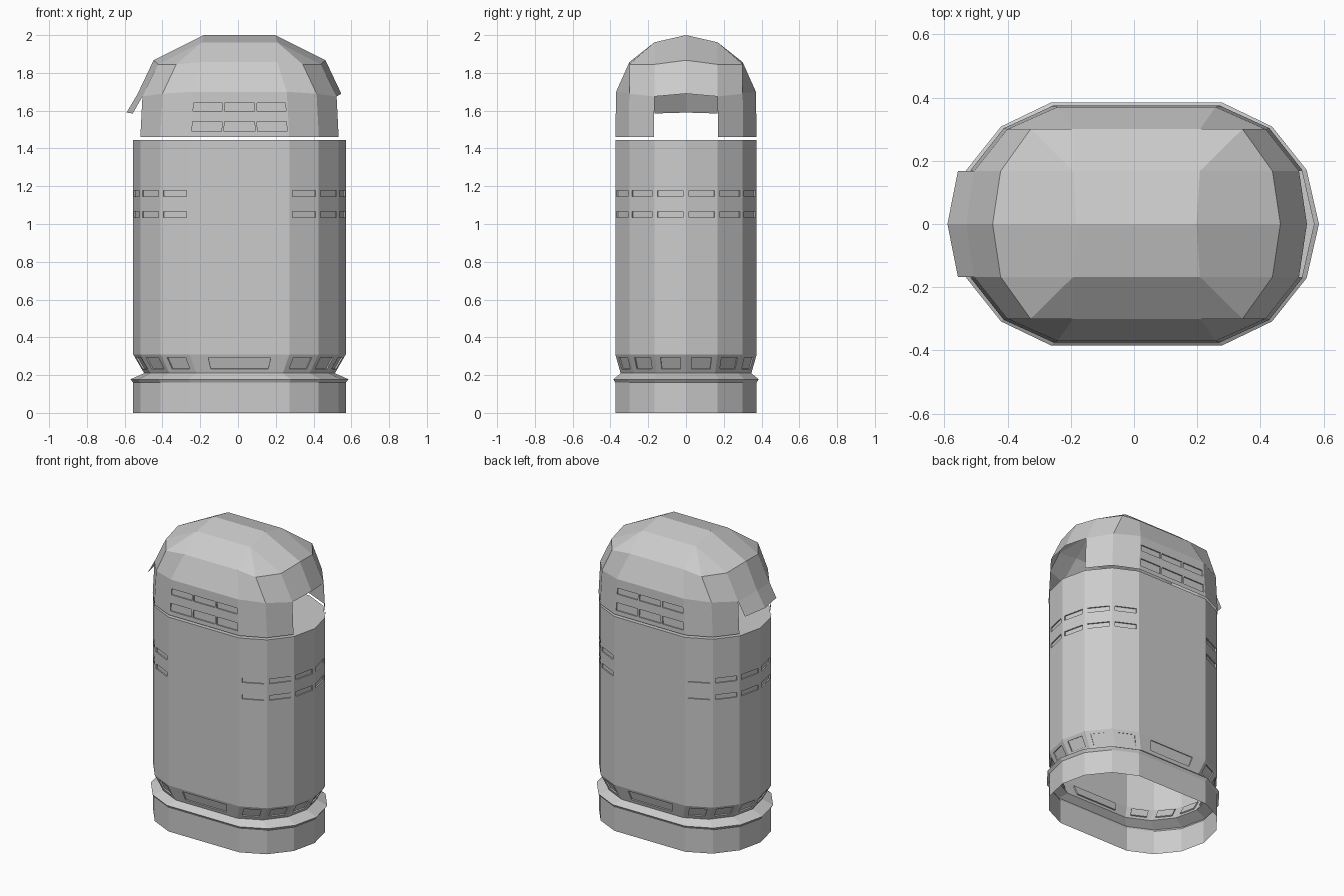
import bpy, bmesh, math
from mathutils import Vector

cube = bpy.data.objects.get("Cube")
if cube:
    bpy.data.objects.remove(cube, do_unlink=True)

grey = bpy.data.materials.new("light_grey_metal")
grey.use_nodes = True
tone = (0.6, 0.6, 0.6, 1)
grey.diffuse_color = tone
grey.node_tree.nodes["Principled BSDF"].inputs["Base Color"].default_value = tone

CENTRE_X = 0.008
SIDES = 14


def finish(bm, name):
    bmesh.ops.remove_doubles(bm, verts=bm.verts, dist=0.0005)
    bmesh.ops.recalc_face_normals(bm, faces=bm.faces)
    mesh = bpy.data.meshes.new(name)
    bm.to_mesh(mesh)
    bm.free()
    mesh.materials.append(grey)
    obj = bpy.data.objects.new(name, mesh)
    obj.location.x = CENTRE_X
    bpy.context.collection.objects.link(obj)
    return obj


def face(bm, *points):
    return bm.faces.new([bm.verts.new(p) for p in points])


def ring(z, radius, half):
    """Stretched 14-sided outline at one height."""
    points = []
    for i in range(SIDES):
        a = math.tau * i / SIDES
        shift = math.copysign(half, math.cos(a))
        points.append(Vector((shift + radius * math.cos(a), radius * math.sin(a), z)))
    return points


def panel_wall(bm, corners, us, vs, depth=0.008):
    """Wall split at us and vs; every odd cell is a recessed panel."""
    a, b, c, d = [Vector(p) for p in corners]
    us, vs = [0, *us, 1], [0, *vs, 1]
    normal = (b - a).cross(d - a).normalized()
    mid = (a + b + c + d) / 4
    if normal.dot(Vector((mid.x, mid.y, 0))) < 0:
        normal = -normal

    def at(u, v):
        return a.lerp(b, u).lerp(d.lerp(c, u), v)

    for i in range(len(us) - 1):
        for j in range(len(vs) - 1):
            cell = [at(us[i], vs[j]), at(us[i + 1], vs[j]),
                    at(us[i + 1], vs[j + 1]), at(us[i], vs[j + 1])]
            if i % 2 and j % 2:
                deep = [p - normal * depth for p in cell]
                face(bm, *deep)
                for k in range(4):
                    n = (k + 1) % 4
                    face(bm, cell[k], cell[n], deep[n], deep[k])
            else:
                face(bm, *cell)


def loft(bm, low, high, us=(), vs=(), broad_us=None):
    """Join two outlines; the two broad sides may have their own columns."""
    for i in range(SIDES):
        n = (i + 1) % SIDES
        broad = abs(low[i].y - low[n].y) < 0.001
        columns = broad_us if broad and broad_us is not None else us
        panel_wall(bm, (low[i], low[n], high[n], high[i]), columns, vs)


# Outlines of the bin from the floor up
foot = ring(0, 0.384, 0.179)
foot_top = ring(0.16, 0.384, 0.179)
lip = ring(0.178, 0.394, 0.183)
neck = ring(0.21, 0.355, 0.150)
shoulder = ring(0.31, 0.384, 0.179)
rim = ring(1.445, 0.384, 0.179)

# Base with its projecting lip
bm = bmesh.new()
loft(bm, foot, foot_top)
loft(bm, foot_top, lip)
loft(bm, lip, neck)
finish(bm, "base")

# Tapered collar with a recessed panel on each side
bm = bmesh.new()
loft(bm, neck, shoulder, (0.18, 0.82), (0.22, 0.82))
finish(bm, "collar")

# Body with two rows of slots round both ends, closed on top
bm = bmesh.new()
loft(bm, shoulder, rim, (0.1, 0.9), (0.639, 0.667, 0.737, 0.765), broad_us=())
face(bm, *rim)
finish(bm, "body")

# Domed lid, quarter points: tip, side, corner, front
wall_side, wall_corner, wall_front = (0.525, 0.17, 1.46), (0.42, 0.303, 1.46), (0.264, 0.374, 1.46)
eave_tip, eave_side = (0.539, 0, 1.69), (0.514, 0.167, 1.675)
eave_corner, eave_front, eave_mid = (0.408, 0.3, 1.69), (0.25, 0.37, 1.7), (0, 0.37, 1.7)
hip_tip, hip_side, hip_corner = (0.455, 0, 1.867), (0.43, 0.167, 1.845), (0.335, 0.3, 1.845)
hip_front, hip_mid = (0.2, 0.3, 1.857), (0, 0.3, 1.857)
roof_front, roof_mid = (0.2, 0.167, 1.962), (0, 0.167, 1.962)
ridge_end, ridge_mid = (0.19, 0, 2), (0, 0, 2)
quarter = [
    (wall_side, wall_corner, eave_corner, eave_side),
    (wall_corner, wall_front, eave_front, eave_corner),
    (eave_tip, eave_side, hip_side, hip_tip),
    (eave_side, eave_corner, hip_corner, hip_side),
    (eave_corner, eave_front, hip_front, hip_corner),
    (eave_front, eave_mid, hip_mid, hip_front),
    (hip_side, hip_corner, roof_front),
    (hip_corner, hip_front, roof_front),
    (hip_front, hip_mid, roof_mid, roof_front),
    (hip_tip, hip_side, roof_front, ridge_end),
    (roof_front, roof_mid, ridge_mid, ridge_end),
]


def flip(p, sx, sy):
    return Vector((p[0] * sx, p[1] * sy, p[2]))


bm = bmesh.new()
for sy in (-1, 1):
    for sx in (-1, 1):
        for points in quarter:
            face(bm, *[flip(p, sx, sy) for p in points])
    # Broad wall with two rows of three vents
    panel_wall(bm, (flip(wall_front, -1, sy), flip(wall_front, 1, sy),
                    flip(eave_front, 1, sy), flip(eave_front, -1, sy)),
               (0.02, 0.32, 0.345, 0.655, 0.68, 0.98), (0.12, 0.34, 0.58, 0.75))
finish(bm, "domed_lid")

# Flap swung outward over one opening
bm = bmesh.new()
for sy in (-1, 1):
    face(bm, flip(eave_tip, -1, 1), flip(eave_side, -1, sy),
         (-0.565, 0.167 * sy, 1.585), (-0.598, 0, 1.59))
finish(bm, "flap")
